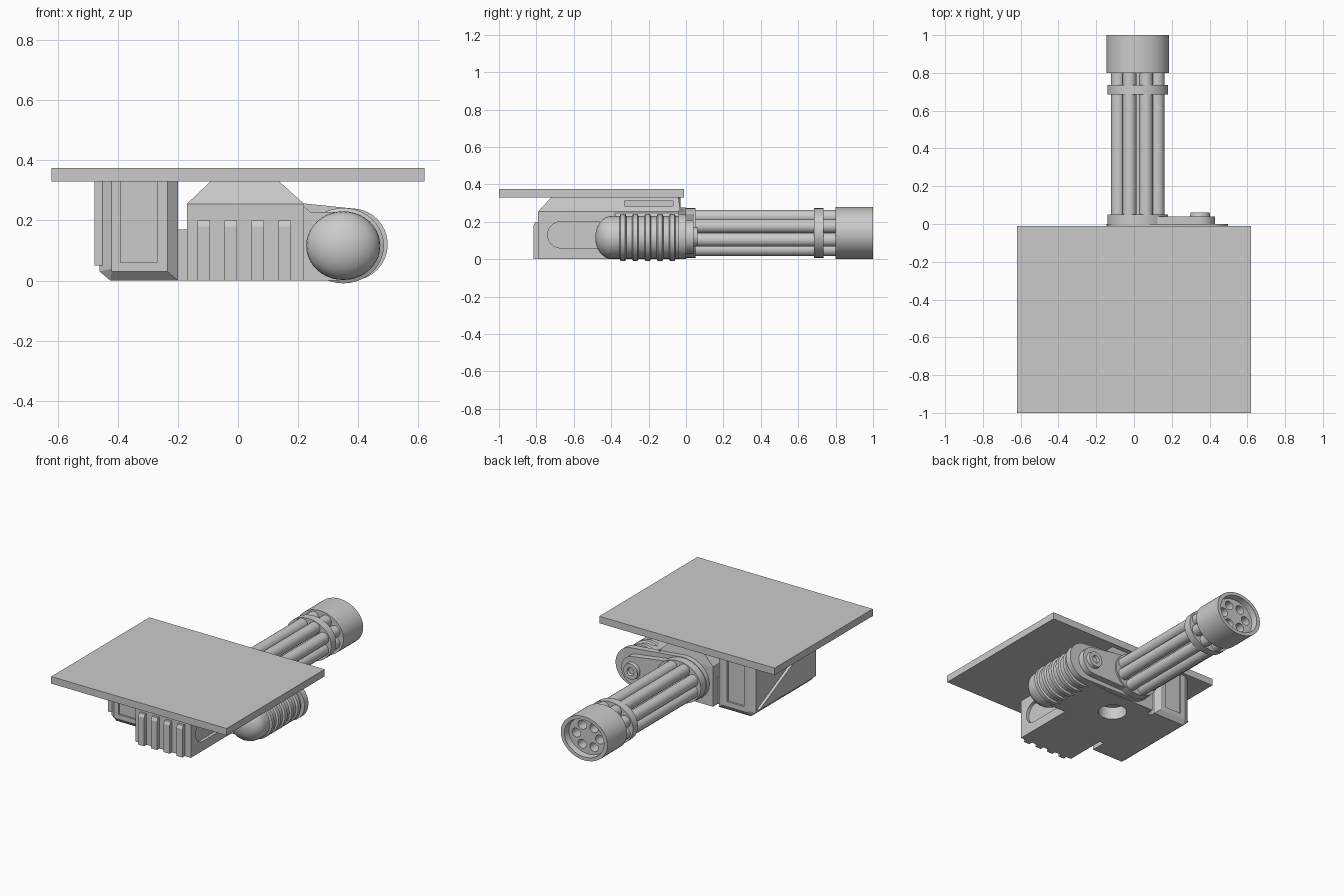
import bpy, bmesh, math
from mathutils import Vector

if "Cube" in bpy.data.objects:
    bpy.data.objects.remove(bpy.data.objects["Cube"])

GREY = bpy.data.materials.new("plain_grey")
GREY.use_nodes = True
COLOUR = (0.6, 0.6, 0.6, 1)
GREY.diffuse_color = COLOUR
GREY.node_tree.nodes["Principled BSDF"].inputs["Base Color"].default_value = COLOUR


def finish(bm, name, smooth=False):
    bmesh.ops.recalc_face_normals(bm, faces=bm.faces)
    mesh = bpy.data.meshes.new(name)
    bm.to_mesh(mesh)
    bm.free()
    ob = bpy.data.objects.new(name, mesh)
    bpy.context.collection.objects.link(ob)
    mesh.materials.append(GREY)
    if smooth:
        bpy.ops.object.select_all(action='DESELECT')
        ob.select_set(True)
        bpy.context.view_layer.objects.active = ob
        bpy.ops.object.shade_smooth_by_angle(angle=math.radians(35))
    return ob


def prism(name, points, axis, lo, hi, smooth=False):
    """Extrude a 2D outline along x, y or z."""
    place = {'x': lambda a, b, t: (t, a, b), 'y': lambda a, b, t: (a, t, b),
             'z': lambda a, b, t: (a, b, t)}[axis]
    bm = bmesh.new()
    face = bm.faces.new([bm.verts.new(place(a, b, lo)) for a, b in points])
    new = bmesh.ops.extrude_face_region(bm, geom=[face])["geom"]
    shift = Vector(place(0, 0, hi - lo))
    bmesh.ops.translate(bm, vec=shift, verts=[v for v in new if isinstance(v, bmesh.types.BMVert)])
    return finish(bm, name, smooth)


def box(name, x, y, z):
    return prism(name, [(x[0], y[0]), (x[1], y[0]), (x[1], y[1]), (x[0], y[1])], 'z', *z)


def ellipse(cx, cz, rx, rz, n=32, start=0.0, sweep=math.tau):
    steps = [start + sweep * i / n for i in range(n)]
    return [(cx + rx * math.cos(a), cz + rz * math.sin(a)) for a in steps]


def lathe(name, profile, cx, cz, rx=1.0, rz=1.0, n=40):
    """Turn (radius, y) pairs around an axis parallel to y."""
    bm = bmesh.new()
    rings = []
    for r, y in profile:
        if r == 0:
            rings.append([bm.verts.new((cx, y, cz))] * n)
        else:
            rings.append([bm.verts.new((px, y, pz)) for px, pz in ellipse(cx, cz, r * rx, r * rz, n)])
    for a, b in zip(rings, rings[1:]):
        for i in range(n):
            j = (i + 1) % n
            bm.faces.new(list(dict.fromkeys((a[i], a[j], b[j], b[i]))))
    return finish(bm, name, True)


def cut(ob, cutter):
    mod = ob.modifiers.new("cut", 'BOOLEAN')
    mod.operation = 'DIFFERENCE'
    mod.solver = 'EXACT'
    mod.object = cutter
    cutter.hide_render = True
    cutter.hide_viewport = True
    cutter.display_type = 'WIRE'


def link_outline(r_left, r_right, x_right):
    """Rounded outline around the barrel axis and the motor axis."""
    right = ellipse(x_right, 0.12, r_right, r_right, 16, -math.pi / 2, math.pi)
    left = ellipse(BX, BZ, r_left, r_left * 0.83, 16, math.pi / 2, math.pi)
    return right + [(x_right, 0.12 + r_right)] + left + [(BX, BZ - r_left * 0.83)]


BX, BZ = 0.02, 0.14      # barrel axis
MX, MZ = 0.35, 0.116     # motor axis

# Mounting plate
box("mounting_plate", (-0.62, 0.62), (-1, -0.01), (0.33, 0.375))

# Main housing with tapered top
bm = bmesh.new()
levels = [(-0.17, 0.22, -0.79, -0.03, 0), (-0.17, 0.22, -0.79, -0.03, 0.255),
          (-0.09, 0.135, -0.72, -0.04, 0.331)]
loops = [[bm.verts.new(p) for p in ((a, c, z), (b, c, z), (b, d, z), (a, d, z))]
         for a, b, c, d, z in levels]
for lo, hi in zip(loops, loops[1:]):
    for i in range(4):
        j = (i + 1) % 4
        bm.faces.new((lo[i], lo[j], hi[j], hi[i]))
bm.faces.new(loops[0])
bm.faces.new(loops[-1])
housing = finish(bm, "main_housing")

# Housing recesses: bottom socket, rounded side panel, upper slot
cut(housing, prism("socket_cutter", ellipse(0, -0.2, 0.085, 0.085), 'z', -0.05, 0.08))
panel = ellipse(-0.67, 0.13, 0.07, 0.07, 12, math.pi / 2, math.pi) + [(-0.67, 0.06), (-0.36, 0.06), (-0.36, 0.2)]
cut(housing, prism("panel_cutter", panel, 'x', 0.2, 0.3))
cut(housing, box("slot_cutter", (0.12, 0.3), (-0.33, -0.07), (0.285, 0.31)))

# Cooling fins on the front
for i in range(4):
    x = -0.135 + i * 0.09
    prism("front_fin", [(-0.78, 0), (-0.815, 0), (-0.815, 0.18), (-0.805, 0.2), (-0.78, 0.2)],
          'x', x, x + 0.042)

# Motor bracket and rounded link plates
prism("motor_bracket", [(0.2, 0), (0.34, 0), (0.34, 0.228), (0.24, 0.228), (0.2, 0.265)], 'y', -0.38, -0.02)
prism("link_plate", link_outline(0.165, 0.12, 0.378), 'y', -0.04, 0.0, True)
prism("link_cover", link_outline(0.14, 0.09, 0.34), 'y', -0.01, 0.04, True)
lathe("link_boss", [(0, 0.05), (0.02, 0.05), (0.025, 0.062), (0.05, 0.062), (0.055, 0.03)], MX, 0.12)

# Ribbed motor with a domed nose
profile = [(0.112 * math.sin(t * math.pi / 16), -0.4 - 0.085 * math.cos(t * math.pi / 16)) for t in range(9)]
for i in range(5):
    y = -0.355 + i * 0.066
    profile += [(0.112, y), (0.123, y + 0.006), (0.123, y + 0.03), (0.112, y + 0.036)]
profile += [(0.112, -0.03), (0, -0.03)]
lathe("motor", profile, MX, MZ, 1.1, 1.02)

# Barrel cluster
COUNT = 8
for px, pz in ellipse(BX, BZ, 0.113, 0.094, COUNT, math.pi / COUNT):
    lathe("barrel", [(0, 0), (0.037, 0), (0.037, 0.85), (0, 0.85)], px, pz, n=20)
lathe("barrel_core", [(0, 0), (0.06, 0), (0.06, 0.85), (0, 0.85)], BX, BZ, n=24)
for name, lo, hi in (("rear_collar", -0.03, 0.05), ("front_band", 0.685, 0.735)):
    lathe(name, [(0, lo), (0.16, lo), (0.16, hi), (0, hi)], BX, BZ, 1, 0.83)

# Muzzle cup with bores
muzzle = lathe("muzzle", [(0, 0.8), (0.165, 0.8), (0.165, 1), (0.14, 1), (0.135, 0.96), (0, 0.96)],
               BX, BZ, 1, 0.845, 48)
for px, pz in ellipse(BX, BZ, 0.083, 0.07, 6):
    cut(muzzle, prism("bore_cutter", ellipse(px, pz, 0.03, 0.028, 20), 'y', 0.88, 1.05))

# Ammunition box beside the housing
outline = [(-0.42, 0), (-0.2, 0), (-0.235, 0.03), (-0.235, 0.332), (-0.46, 0.332), (-0.46, 0.03)]
ammo = prism("ammunition_box", [(-0.425, 0), (-0.2, 0), (-0.2, 0.332), (-0.46, 0.332), (-0.46, 0.03)],
             'y', -0.62, -0.05)
for name, y0, y1 in (("box_front", -0.62, -0.65), ("box_back", -0.05, -0.03)):
    bm = bmesh.new()
    a = [bm.verts.new((x, y0, z)) for x, z in ((-0.425, 0), (-0.2, 0), (-0.2, 0.332), (-0.46, 0.332), (-0.46, 0.03))]
    b = [bm.verts.new((x, y1, z)) for x, z in ((-0.42, 0.03), (-0.235, 0.03), (-0.235, 0.332), (-0.42, 0.332), (-0.42, 0.04))]
    for i in range(5):
        j = (i + 1) % 5
        bm.faces.new((a[i], a[j], b[j], b[i]))
    bm.faces.new(a)
    bm.faces.new(b)
    end = finish(bm, name)
    cut(end, box("end_panel_cutter", (-0.39, -0.27), (y1 - 0.012, y1 + 0.012), (0.06, 0.4)))

# Raised brace on the outer side, and the bridge to the housing
prism("side_brace", [(-0.63, 0.05), (-0.06, 0.05), (-0.63, 0.33)], 'x', -0.478, -0.45)
box("box_bridge", (-0.21, -0.16), (-0.52, -0.08), (0, 0.17))
